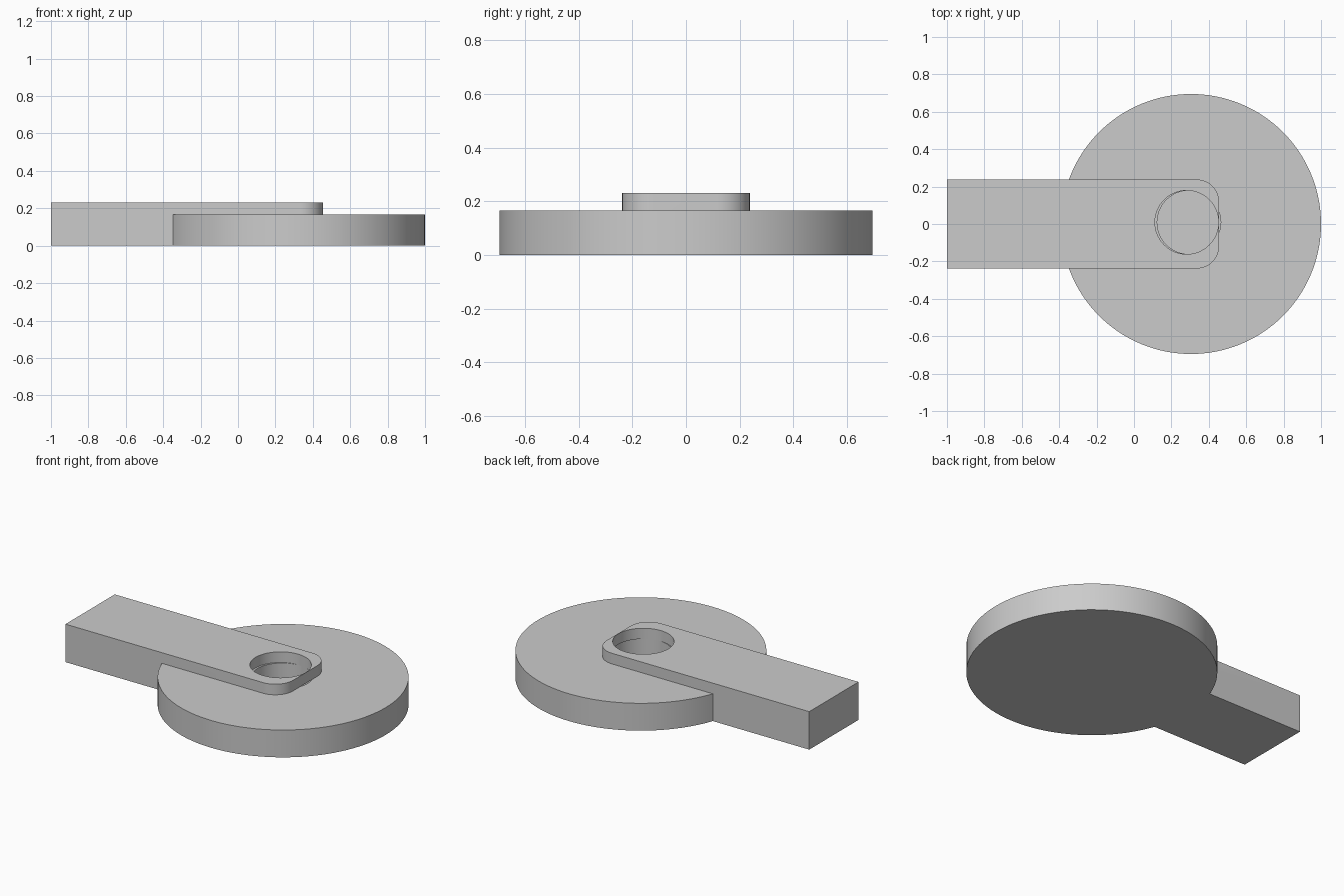
import bpy, bmesh, math

cube = bpy.data.objects.get("Cube")
if cube:
    bpy.data.objects.remove(cube, do_unlink=True)

DISC_TOP, ARM_TOP, HOLE_FLOOR = 0.167, 0.232, 0.03

grey = bpy.data.materials.new("plain grey")
grey.use_nodes = True
colour = (0.6, 0.6, 0.6, 1)
grey.diffuse_color = colour
grey.node_tree.nodes["Principled BSDF"].inputs["Base Color"].default_value = colour


def arc(cx, cy, radius, start, end, steps):
    """Points along an arc, angles in degrees."""
    angles = [math.radians(start + (end - start) * i / steps) for i in range(steps + 1)]
    return [(cx + radius * math.cos(a), cy + radius * math.sin(a)) for a in angles]


def extrude(name, outline, bottom, top):
    """Solid prism from a flat outline."""
    bm = bmesh.new()
    face = bm.faces.new([bm.verts.new((x, y, bottom)) for x, y in outline])
    result = bmesh.ops.extrude_face_region(bm, geom=[face])
    moved = [v for v in result["geom"] if isinstance(v, bmesh.types.BMVert)]
    bmesh.ops.translate(bm, verts=moved, vec=(0, 0, top - bottom))
    bmesh.ops.recalc_face_normals(bm, faces=bm.faces)
    mesh = bpy.data.meshes.new(name)
    bm.to_mesh(mesh)
    bm.free()
    mesh.materials.append(grey)
    obj = bpy.data.objects.new(name, mesh)
    bpy.context.collection.objects.link(obj)
    return obj


def combine(target, other, operation):
    """Apply a boolean and discard the helper solid."""
    other.hide_render = True
    bpy.context.view_layer.objects.active = target
    mod = target.modifiers.new("boolean", "BOOLEAN")
    mod.operation, mod.solver, mod.object = operation, "EXACT", other
    bpy.ops.object.modifier_apply(modifier=mod.name)
    bpy.data.objects.remove(other, do_unlink=True)


# Round base with the arm running out to one side
body = extrude("disc_with_arm", arc(0.305, 0, 0.695, 0, 360, 128)[:-1], 0, DISC_TOP)
half, end, corner = 0.238, 0.455, 0.12
arm_outline = [(-1, half), (-1, -half)]
arm_outline += arc(end - corner, corner - half, corner, -90, 0, 12)
arm_outline += arc(end - corner, half - corner, corner, 0, 90, 12)
combine(body, extrude("arm", arm_outline, 0, ARM_TOP), "UNION")

# Blind hole: the disc bore sits slightly off the arm bore
for name, x, low, high in (("arm_bore", 0.282, DISC_TOP, 0.3),
                           ("disc_bore", 0.294, HOLE_FLOOR, DISC_TOP)):
    cutter = extrude(name, arc(x, 0.009, 0.17, 0, 360, 64)[:-1], low, high)
    combine(body, cutter, "DIFFERENCE")

# Smooth curved walls, crisp rims
bpy.ops.object.select_all(action="DESELECT")
body.select_set(True)
bpy.context.view_layer.objects.active = body
bpy.ops.object.shade_smooth_by_angle(angle=math.radians(30))
